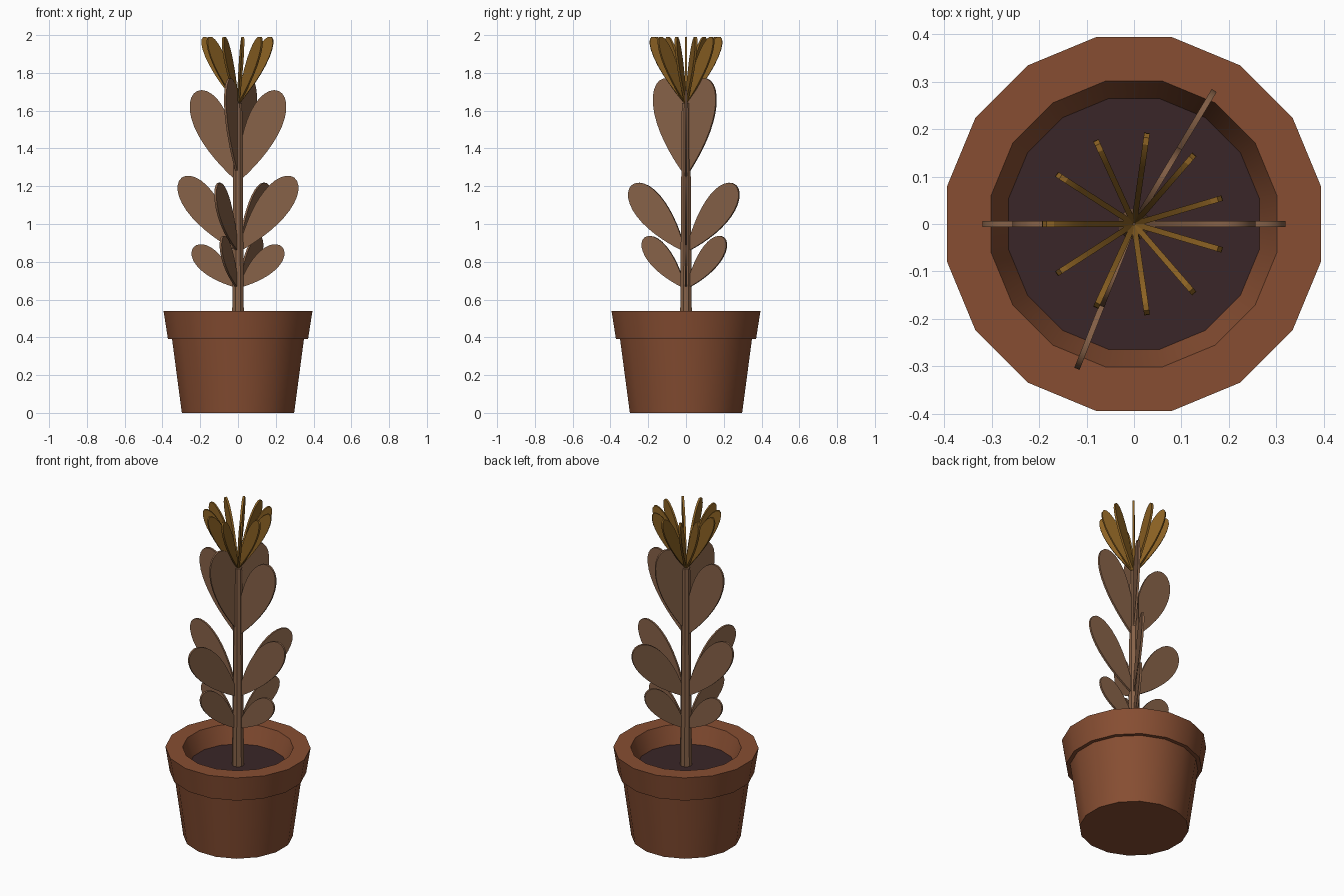
import bpy, bmesh, math
from mathutils import Matrix, Vector

if "Cube" in bpy.data.objects:
    bpy.data.objects.remove(bpy.data.objects["Cube"])


def material(name, rgb):
    m = bpy.data.materials.new(name)
    m.diffuse_color = (*rgb, 1)
    m.use_nodes = True
    m.node_tree.nodes["Principled BSDF"].inputs["Base Color"].default_value = m.diffuse_color
    return m


TERRACOTTA = material("terracotta", (0.242, 0.076, 0.032))
SOIL = material("dark_soil", (0.042, 0.019, 0.021))
LEAF = material("dusty_brown", (0.242, 0.122, 0.065))
PETAL = material("ochre", (0.262, 0.122, 0.017))


def finish(name, bm, mat):
    """Turn a bmesh into an object with smooth shading and crisp edges."""
    bmesh.ops.recalc_face_normals(bm, faces=bm.faces)
    mesh = bpy.data.meshes.new(name)
    bm.to_mesh(mesh)
    bm.free()
    mesh.materials.append(mat)
    obj = bpy.data.objects.new(name, mesh)
    bpy.context.collection.objects.link(obj)
    bpy.ops.object.select_all(action='DESELECT')
    obj.select_set(True)
    bpy.context.view_layer.objects.active = obj
    bpy.ops.object.shade_smooth_by_angle(angle=math.radians(30))
    return obj


def lathe(name, profile, sides, mat, cap_start=True, cap_end=True):
    """Rings of (radius, z) joined by quads."""
    bm = bmesh.new()
    rings = []
    for r, z in profile:
        angles = [2 * math.pi * (i + 0.5) / sides for i in range(sides)]
        rings.append([bm.verts.new((r * math.cos(a), r * math.sin(a), z)) for a in angles])
    for a, b in zip(rings, rings[1:]):
        for i in range(sides):
            j = (i + 1) % sides
            bm.faces.new((a[i], a[j], b[j], b[i]))
    if cap_start:
        bm.faces.new(rings[0])
    if cap_end:
        bm.faces.new(rings[-1])
    return finish(name, bm, mat)


def blade(name, base_z, length, half_width, tilt, heading, mat, thickness=0.012, points=32):
    """Teardrop plate standing in a vertical plane, pointing outward at a tilt."""
    bm = bmesh.new()
    outline = []
    w = half_width / 0.77
    for i in range(points):
        t = 2 * math.pi * i / points
        along = length * (1 - math.cos(t)) / 2
        outline.append(bm.verts.new((along, -thickness / 2, w * math.sin(t) * math.sin(t / 2))))
    face = bm.faces.new(outline)
    ext = bmesh.ops.extrude_face_region(bm, geom=[face])
    moved = [v for v in ext["geom"] if isinstance(v, bmesh.types.BMVert)]
    bmesh.ops.translate(bm, verts=moved, vec=Vector((0, thickness, 0)))
    turn = Matrix.Rotation(math.radians(heading), 4, 'Z') @ Matrix.Rotation(-math.radians(tilt), 4, 'Y')
    bm.transform(Matrix.Translation((0, 0, base_z)) @ turn)
    return finish(name, bm, mat)


# Pot with overhanging rim and sloped inner wall
lathe("pot", [(0.303, 0), (0.356, 0.39), (0.378, 0.39), (0.402, 0.54),
              (0.307, 0.54), (0.268, 0.43)], 16, TERRACOTTA, cap_end=False)

# Soil disc
lathe("soil", [(0.268, 0.43), (0.27, 0.435)], 16, SOIL)

# Tapered stem
lathe("stem", [(0.034, 0.43), (0.024, 1.64)], 8, LEAF)

# Leaf tiers: base height, length, half width, tilt
side_tiers = [(0.66, 0.32, 0.064, 43), (0.85, 0.495, 0.085, 53), (1.22, 0.53, 0.092, 66)]
cross_tiers = [(0.655, 0.36, 0.064, 49), (0.85, 0.47, 0.085, 49), (1.25, 0.535, 0.092, 76)]
for tiers, headings, label in ((side_tiers, (0, 180), "side_leaf"),
                               (cross_tiers, (59, 248.5), "cross_leaf")):
    for tier, (z, length, hw, tilt) in enumerate(tiers):
        for k, heading in enumerate(headings):
            blade(f"{label}_{tier}_{k}", z, length, hw, tilt, heading, LEAF)

# Crown of eleven petals
for i in range(11):
    blade(f"petal_{i}", 1.63, 0.405, 0.04, 63, 180 + i * 360 / 11, PETAL, points=24)
